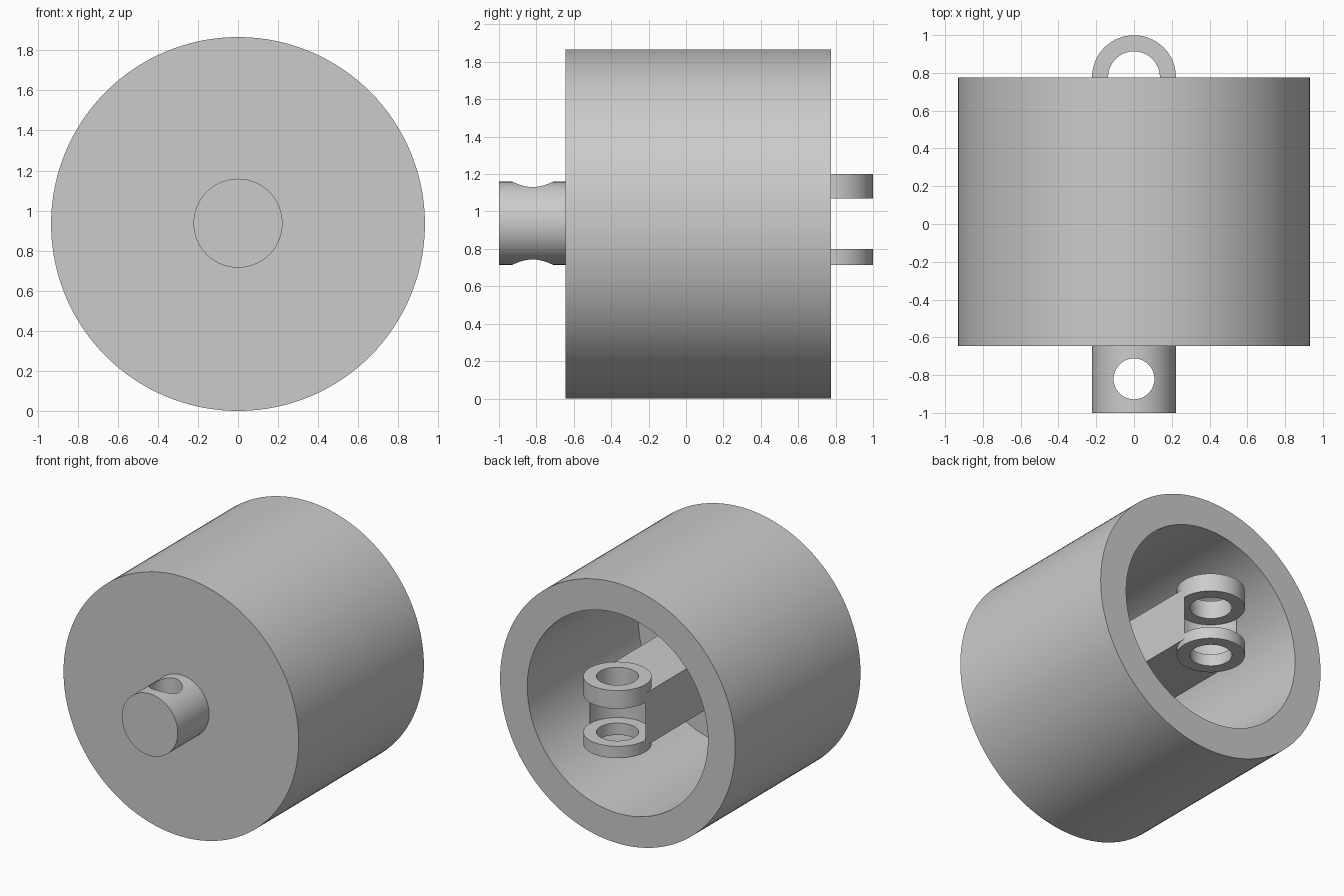
import bpy, bmesh, math
from mathutils import Matrix, Vector

if "Cube" in bpy.data.objects:
    bpy.data.objects.remove(bpy.data.objects["Cube"], do_unlink=True)

AXIS_Z = 0.935      # height of the main axis
PIN_Y = 0.777       # centre of the fork eyes
EYE_R, HOLE_R = 0.222, 0.137

grey = bpy.data.materials.new("plain grey")
grey.use_nodes = True
colour = (0.6, 0.6, 0.6, 1)
grey.diffuse_color = colour
grey.node_tree.nodes["Principled BSDF"].inputs["Base Color"].default_value = colour


def add_object(name, bm):
    bmesh.ops.recalc_face_normals(bm, faces=bm.faces)
    mesh = bpy.data.meshes.new(name)
    bm.to_mesh(mesh)
    bm.free()
    mesh.materials.append(grey)
    obj = bpy.data.objects.new(name, mesh)
    bpy.context.collection.objects.link(obj)
    return obj


def cylinder(name, radius, start, end, along, centre, sides=96):
    """Cylinder from start to end along Y or Z; centre gives the other place."""
    bm = bmesh.new()
    bmesh.ops.create_cone(bm, cap_ends=True, segments=sides, radius1=radius,
                          radius2=radius, depth=end - start)
    mid = (start + end) / 2
    if along == "Y":
        place = Matrix.Translation((0, mid, centre)) @ Matrix.Rotation(math.pi / 2, 4, "X")
    else:
        place = Matrix.Translation((0, centre, mid))
    bm.transform(place)
    return add_object(name, bm)


def box(name, low, high):
    low, high = Vector(low), Vector(high)
    bm = bmesh.new()
    bmesh.ops.create_cube(bm, size=1)
    bm.transform(Matrix.Translation((low + high) / 2) @ Matrix.Diagonal((high - low).to_4d()))
    return add_object(name, bm)


def select(obj):
    bpy.ops.object.select_all(action="DESELECT")
    obj.select_set(True)
    bpy.context.view_layer.objects.active = obj


def combine(target, tool, operation):
    mod = target.modifiers.new(operation.lower(), "BOOLEAN")
    mod.object, mod.operation, mod.solver = tool, operation, "EXACT"
    select(target)
    bpy.ops.object.modifier_apply(modifier=mod.name)
    bpy.data.objects.remove(tool, do_unlink=True)


# Cup-shaped body, open at the back
body = cylinder("body", 0.933, -0.645, 0.775, "Y", 0.933, 128)
combine(body, cylinder("bore", 0.717, -0.485, 1.2, "Y", 0.933, 128), "DIFFERENCE")

# Front stub with a cross hole
stub = cylinder("front_stub", 0.222, -1.0, -0.62, "Y", 0.937)
combine(stub, cylinder("cross_hole", 0.108, 0.5, 1.4, "Z", -0.82), "DIFFERENCE")

# Inner bar ending in a fork with two eyes
bar = box("fork_bar", (-EYE_R, -0.52, 0.757), (EYE_R, 0.775, 1.135))
combine(bar, cylinder("fork_gap", EYE_R - 0.001, 0.8, 1.07, "Z", PIN_Y), "DIFFERENCE")
combine(bar, cylinder("pin_clearance", HOLE_R + 0.02, 0.5, 1.4, "Z", PIN_Y), "DIFFERENCE")
eyes = []
for name, low, high in (("lower_eye", 0.715, 0.8), ("upper_eye", 1.07, 1.2)):
    eye = cylinder(name, EYE_R, low, high, "Z", PIN_Y)
    combine(eye, cylinder("pin_hole", HOLE_R, 0.5, 1.4, "Z", PIN_Y), "DIFFERENCE")
    eyes.append(eye)

# Smooth round walls, crisp edges
for obj in (body, stub, bar, *eyes):
    select(obj)
    bpy.ops.object.shade_smooth_by_angle(angle=math.radians(30))
